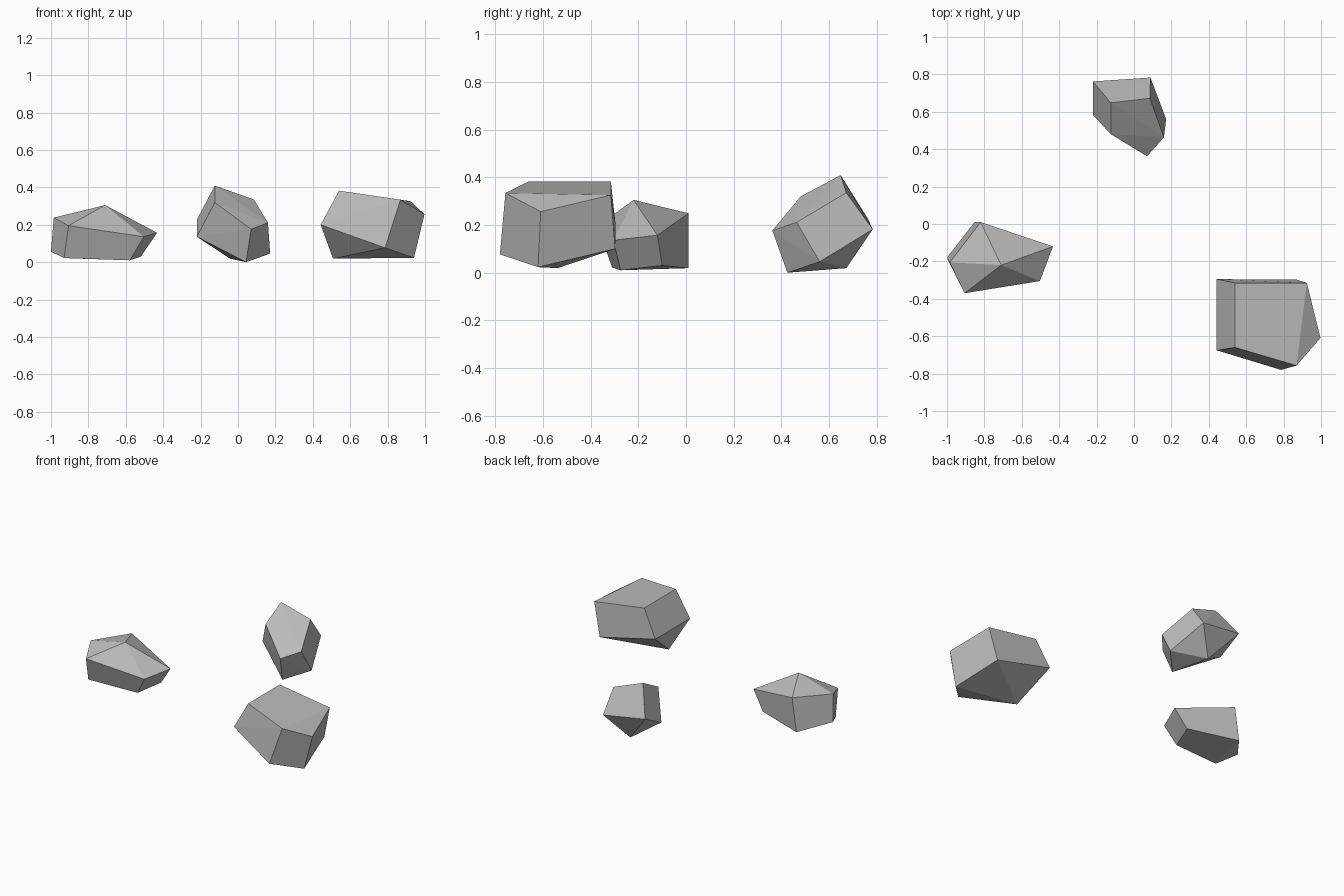
import bpy
import bmesh
import math

# Remove the default cube only
default_cube = bpy.data.objects.get("Cube")
if default_cube:
    bpy.data.objects.remove(default_cube, do_unlink=True)


def make_material(name, colour):
    material = bpy.data.materials.new(name)
    material.use_nodes = True
    material.diffuse_color = colour
    shader = next(node for node in material.node_tree.nodes if node.type == "BSDF_PRINCIPLED")
    shader.inputs["Base Color"].default_value = colour
    shader.inputs["Roughness"].default_value = 0.9
    return material


def make_rock(name, upper_corners, lower_corners, material):
    """Wrap a faceted stone around its corners and merge nearly flat facets."""
    mesh = bpy.data.meshes.new(name)
    bm = bmesh.new()
    for corner in upper_corners + lower_corners:
        bm.verts.new(corner)
    hull = bmesh.ops.convex_hull(bm, input=bm.verts)
    leftovers = {item for key in ("geom_interior", "geom_unused") for item in hull[key]
                 if isinstance(item, bmesh.types.BMVert)}
    bmesh.ops.delete(bm, geom=list(leftovers), context="VERTS")
    bmesh.ops.dissolve_limit(bm, angle_limit=math.radians(3),
                             verts=bm.verts, edges=bm.edges)
    bmesh.ops.recalc_face_normals(bm, faces=bm.faces)
    for face in bm.faces:
        face.smooth = False
    bm.to_mesh(mesh)
    bm.free()
    mesh.materials.append(material)
    rock = bpy.data.objects.new(name, mesh)
    bpy.context.collection.objects.link(rock)
    return rock


stone_grey = make_material("stone grey", (0.5, 0.5, 0.5, 1))

# Low pointed stone on the right-hand side
make_rock(
    "pointed_rock",
    [(-.71, -.22, .305), (-.433, -.12, .157), (-.503, -.305, .136),
     (-.906, -.37, .195), (-.985, -.205, .238), (-.82, .01, .249)],
    [(-1, -.18, .056), (-.93, -.31, .022), (-.578, -.274, .01),
     (-.519, -.1, .03), (-.853, .01, .019)],
    stone_grey)

# Small tilted stone at the back
make_rock(
    "tilted_rock",
    [(-.124, .648, .409), (.085, .672, .335), (.16, .464, .211),
     (.07, .362, .176), (-.124, .48, .319), (-.22, .762, .227)],
    [(-.22, .583, .136), (.172, .56, .046), (.043, .425, 0),
     (-.043, .672, .019), (.088, .783, .182)],
    stone_grey)

# Large blocky stone at the front left
make_rock(
    "blocky_rock",
    [(.54, -.66, .382), (.54, -.315, .382), (.869, -.757, .334),
     (.924, -.315, .325), (.997, -.609, .256)],
    [(.442, -.675, .2), (.442, -.295, .2), (.869, -.297, .1),
     (.941, -.62, .023), (.508, -.538, .019), (.786, -.78, .077)],
    stone_grey)
